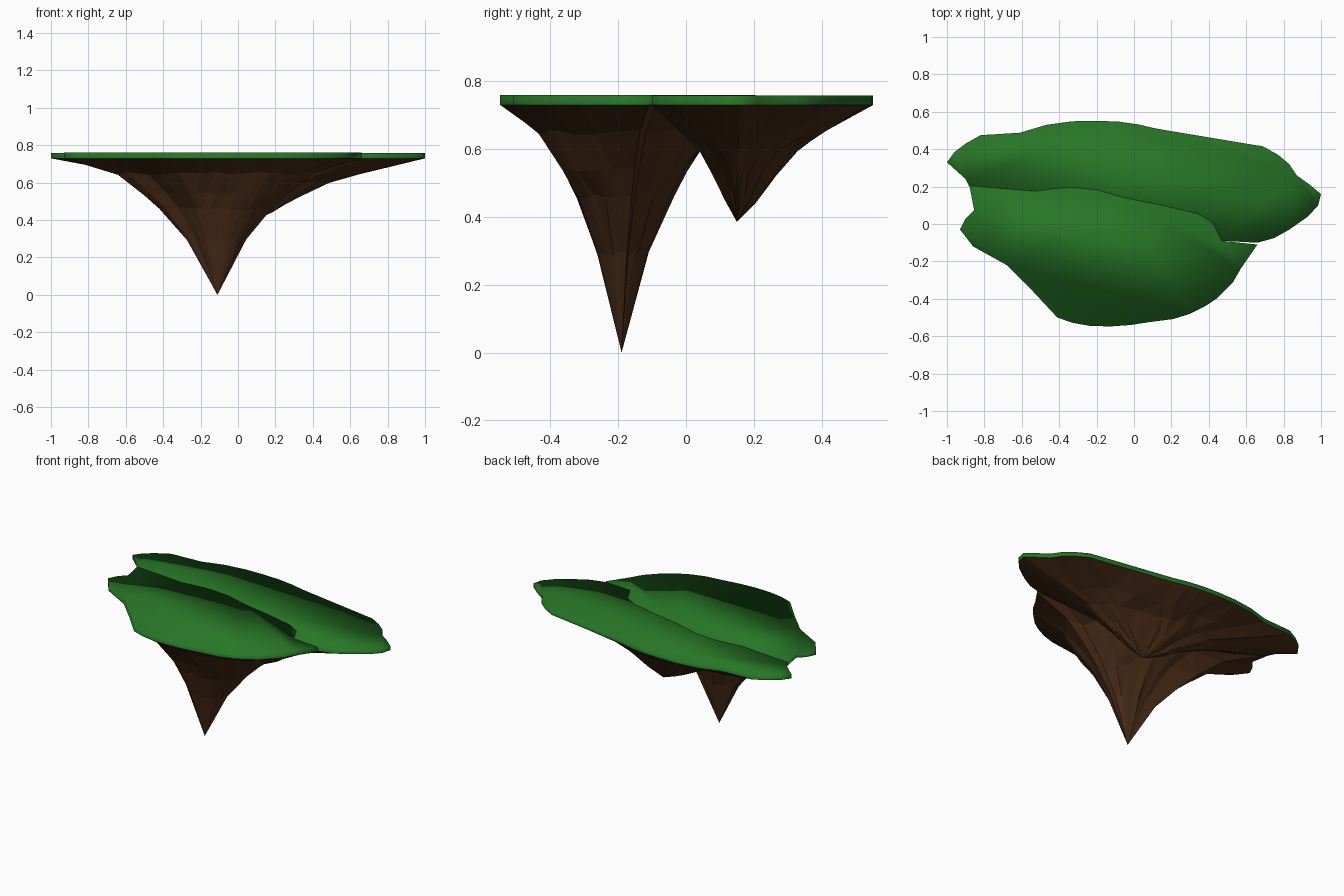
import bpy, bmesh, random

if "Cube" in bpy.data.objects:
    bpy.data.objects.remove(bpy.data.objects["Cube"])

random.seed(4)
TOP, RIM = 0.76, 0.73

# outlines of the two overlapping plateaus, counter-clockwise seen from above
BACK = [(1, .16), (.94, .21), (.87, .26), (.83, .32), (.77, .37), (.69, .415), (.4, .463),
        (.12, .51), (.02, .533), (-.08, .547), (-.2, .552), (-.33, .549), (-.47, .53),
        (-.61, .488), (-.82, .475), (-.9, .43), (-.96, .385), (-1, .33), (-.9, .24),
        (-.87, .18), (-.74, .1), (-.5, .01), (-.2, -.06), (.1, -.09), (.47, -.09),
        (.66, -.1), (.75, -.075), (.83, -.03), (.93, .04), (.985, .1)]
FRONT = [(.66, -.11), (.57, -.24), (.53, -.31), (.44, -.4), (.38, -.44), (.3, -.48),
         (.21, -.508), (.08, -.525), (-.02, -.54), (-.13, -.548), (-.24, -.544),
         (-.33, -.528), (-.41, -.5), (-.55, -.35), (-.68, -.22), (-.86, -.12), (-.93, -.03),
         (-.9, .03), (-.855, .075), (-.88, .205), (-.53, .175), (-.42, .19), (-.33, .195),
         (-.2, .183), (-.05, .14), (.15, .1), (.34, .055), (.42, .01), (.47, -.09)][::-1]


def material(name, color):
    m = bpy.data.materials.new(name)
    m.diffuse_color = color
    m.use_nodes = True
    m.node_tree.nodes["Principled BSDF"].inputs["Base Color"].default_value = m.diffuse_color
    return m


def finish(bm, name, mat, smooth):
    bmesh.ops.recalc_face_normals(bm, faces=bm.faces)
    for f in bm.faces:
        f.smooth = smooth
    me = bpy.data.meshes.new(name)
    bm.to_mesh(me)
    bm.free()
    me.materials.append(mat)
    ob = bpy.data.objects.new(name, me)
    bpy.context.collection.objects.link(ob)


def bridge(bm, a, b):
    n = len(a)
    for i in range(n):
        j = (i + 1) % n
        bm.faces.new((a[i], a[j], b[j], b[i]))


def grass(name, outline, top):
    bm = bmesh.new()
    lo = [bm.verts.new((x, y, RIM)) for x, y in outline]
    hi = [bm.verts.new((x, y, top)) for x, y in outline]
    bridge(bm, lo, hi)
    bm.faces.new(hi)
    finish(bm, name, green, True)


def rock(name, outline, tip, levels):
    """Shrinking, slightly irregular rings that end in a downward point."""
    bm = bmesh.new()
    tx, ty, tz = tip
    ring = [bm.verts.new((x, y, RIM)) for x, y in outline]
    bm.faces.new(ring)
    for z, f in levels:
        new = []
        for i, (x, y) in enumerate(outline):
            if i % 3 == 0:
                k = f * random.uniform(.93, 1.04)
            new.append(bm.verts.new((tx + (x - tx) * k, ty + (y - ty) * k,
                                     z + random.uniform(-.008, .008))))
        bridge(bm, ring, new)
        ring = new
    point = bm.verts.new(tip)
    for i in range(len(ring)):
        bm.faces.new((ring[i], ring[(i + 1) % len(ring)], point))
    bmesh.ops.triangulate(bm, faces=bm.faces[:])
    finish(bm, name, brown, False)


green = material("grass_green", (.02, .18, .02, 1))
brown = material("earth_brown", (.065, .025, .009, 1))

# grass slabs
grass("back_grass", BACK, TOP - .0015)
grass("front_grass", FRONT, TOP)

# hanging rock
rock("back_rock", BACK, (.06, .15, .385),
     [(.65, .65), (.6, .46), (.53, .3), (.45, .15)])
rock("front_rock", FRONT, (-.11, -.19, 0),
     [(.65, .68), (.54, .51), (.46, .38), (.29, .2)])
